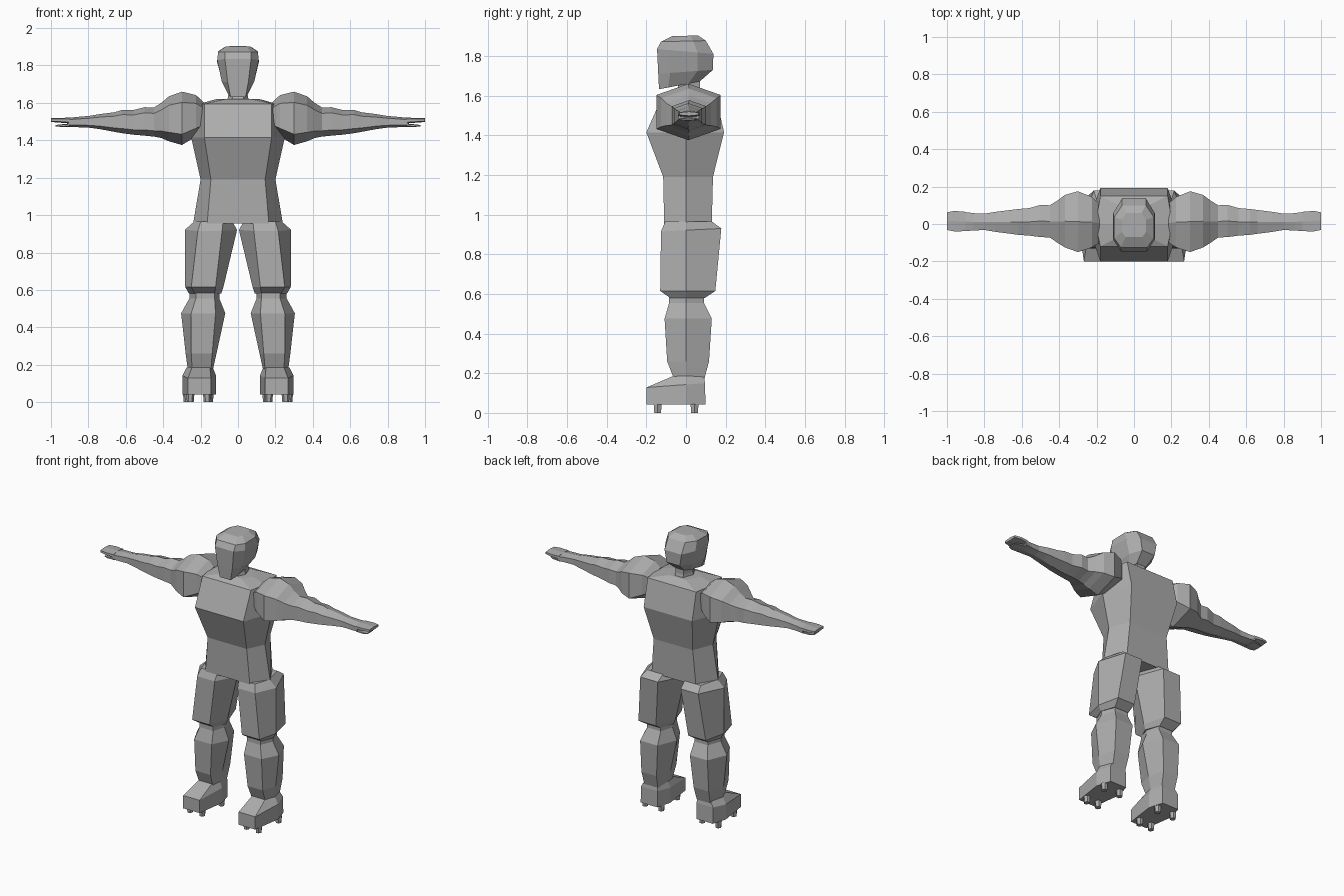
import bpy, bmesh

grey = bpy.data.materials.new("plain_grey")
grey.diffuse_color = (0.42, 0.42, 0.42, 1)


def loft(name, rings, mirror=False):
    """Skin a list of equal-length point rings and cap both ends."""
    bm = bmesh.new()
    vs = [[bm.verts.new(p) for p in r] for r in rings]
    n = len(rings[0])
    for a, b in zip(vs, vs[1:]):
        for i in range(n):
            j = (i + 1) % n
            bm.faces.new((a[i], a[j], b[j], b[i]))
    bm.faces.new(vs[0])
    bm.faces.new(vs[-1])
    bmesh.ops.recalc_face_normals(bm, faces=bm.faces)
    me = bpy.data.meshes.new(name)
    bm.to_mesh(me)
    bm.free()
    me.materials.append(grey)
    ob = bpy.data.objects.new(name, me)
    bpy.context.collection.objects.link(ob)
    if mirror:
        ob.modifiers.new("mirror", 'MIRROR').use_mirror_merge = False
    return ob


def hexa(x0, f0, f1, x1, y0, y1, zf, zb=None, ym=0.0):
    """Six-sided level section: flat front and back, a ridge on each side."""
    zb = zf if zb is None else zb
    zm = zf + (zb - zf) * (ym - y0) / (y1 - y0)
    return [(f0, y0, zf), (f1, y0, zf), (x1, ym, zm),
            (f1, y1, zb), (f0, y1, zb), (x0, ym, zm)]


def body(flat, wide, y0, y1, z):
    return hexa(-wide, -flat, flat, wide, y0, y1, z)


# Torso, rising into collar and neck
loft("torso", [
    body(0.165, 0.24, -0.11, 0.13, 0.955),
    body(0.145, 0.20, -0.115, 0.136, 1.19),
    body(0.18, 0.25, -0.20, 0.192, 1.415),
    body(0.18, 0.205, -0.12, 0.15, 1.595),
    body(0.06, 0.11, -0.06, 0.09, 1.622)])
loft("neck", [
    body(0.03, 0.06, -0.055, 0.08, 1.60),
    body(0.03, 0.052, -0.04, 0.07, 1.64),
    body(0.03, 0.052, -0.04, 0.07, 1.72)])


# Head: eight-sided rings that tilt from chin to crown
def head_ring(w, f, y0, y1, zf, zb):
    pts = []
    ya, yb = y0 + (y1 - y0) * 0.22, y0 + (y1 - y0) * 0.72
    for x, y in ((-f, y0), (f, y0), (w, ya), (w, yb), (f * 0.9, y1),
                 (-f * 0.9, y1), (-w, yb), (-w, ya)):
        pts.append((x, y, zf + (zb - zf) * (y - y0) / (y1 - y0)))
    return pts


loft("head", [
    head_ring(0.05, 0.04, -0.136, 0.07, 1.632, 1.672),
    head_ring(0.087, 0.055, -0.14, 0.136, 1.71, 1.73),
    head_ring(0.111, 0.07, -0.146, 0.138, 1.835, 1.81),
    head_ring(0.106, 0.07, -0.126, 0.10, 1.872, 1.877),
    head_ring(0.065, 0.045, -0.07, 0.06, 1.90, 1.903)])

# Legs: thigh, then knee and shin
loft("thigh", [
    hexa(0.03, 0.08, 0.20, 0.235, -0.105, 0.13, 0.965),
    hexa(0.005, 0.085, 0.215, 0.284, -0.126, 0.178, 0.915, 0.93),
    hexa(0.078, 0.12, 0.25, 0.282, -0.13, 0.148, 0.615),
    hexa(0.09, 0.125, 0.23, 0.262, -0.08, 0.095, 0.58)], True)
loft("shin", [
    hexa(0.10, 0.125, 0.225, 0.26, -0.085, 0.09, 0.60),
    hexa(0.10, 0.125, 0.225, 0.26, -0.085, 0.09, 0.555),
    hexa(0.068, 0.12, 0.25, 0.304, -0.108, 0.13, 0.475),
    hexa(0.115, 0.138, 0.25, 0.28, -0.095, 0.116, 0.26),
    hexa(0.135, 0.145, 0.245, 0.268, -0.06, 0.092, 0.17)], True)

# Feet with four small studs under each sole
loft("foot", [
    hexa(0.135, 0.15, 0.245, 0.275, -0.06, 0.09, 0.188, 0.183),
    hexa(0.118, 0.145, 0.268, 0.297, -0.20, 0.096, 0.128, 0.15),
    hexa(0.118, 0.145, 0.268, 0.297, -0.20, 0.098, 0.042)], True)
for i, (x, y) in enumerate(((0.165, -0.143), (0.255, -0.143),
                            (0.152, 0.043), (0.272, 0.043))):
    loft("stud_%d" % (i + 1), [
        hexa(x - 0.022, x - 0.011, x + 0.011, x + 0.022, y - 0.02, y + 0.02, 0.045, ym=y),
        hexa(x - 0.018, x - 0.009, x + 0.009, x + 0.018, y - 0.017, y + 0.017, 0.0, ym=y)], True)


# Arms: upright six-sided sections running outward
def arm_ring(x, y0, y1, z0, z1, k=0.2):
    ym, h = (y0 + y1) / 2, (z1 - z0) * k
    return [(x, ym, z1), (x, y1, z1 - h), (x, y1, z0 + h),
            (x, ym, z0), (x, y0, z0 + h), (x, y0, z1 - h)]


loft("arm", [arm_ring(*r) for r in (
    (0.185, -0.10, 0.11, 1.45, 1.605),
    (0.225, -0.125, 0.145, 1.42, 1.642),
    (0.30, -0.15, 0.175, 1.375, 1.66),
    (0.37, -0.125, 0.155, 1.395, 1.635),
    (0.41, -0.10, 0.125, 1.412, 1.60),
    (0.45, -0.072, 0.10, 1.42, 1.575),
    (0.50, -0.07, 0.102, 1.425, 1.577),
    (0.56, -0.062, 0.085, 1.43, 1.562),
    (0.62, -0.058, 0.08, 1.438, 1.562),
    (0.66, -0.052, 0.075, 1.445, 1.55),
    (0.74, -0.042, 0.065, 1.46, 1.54),
    (0.80, -0.032, 0.055, 1.468, 1.53),
    (0.86, -0.035, 0.058, 1.47, 1.525),
    (0.91, -0.038, 0.065, 1.473, 1.52))], True)

# Hand splits into an upper finger plate and a lower thumb plate
loft("fingers", [arm_ring(*r) for r in (
    (0.90, -0.038, 0.065, 1.49, 1.521),
    (0.96, -0.04, 0.07, 1.495, 1.52),
    (1.00, -0.032, 0.062, 1.498, 1.519))], True)
loft("thumb", [arm_ring(*r) for r in (
    (0.90, -0.03, 0.055, 1.472, 1.49),
    (0.95, -0.03, 0.05, 1.472, 1.485),
    (0.975, -0.022, 0.04, 1.474, 1.482))], True)
